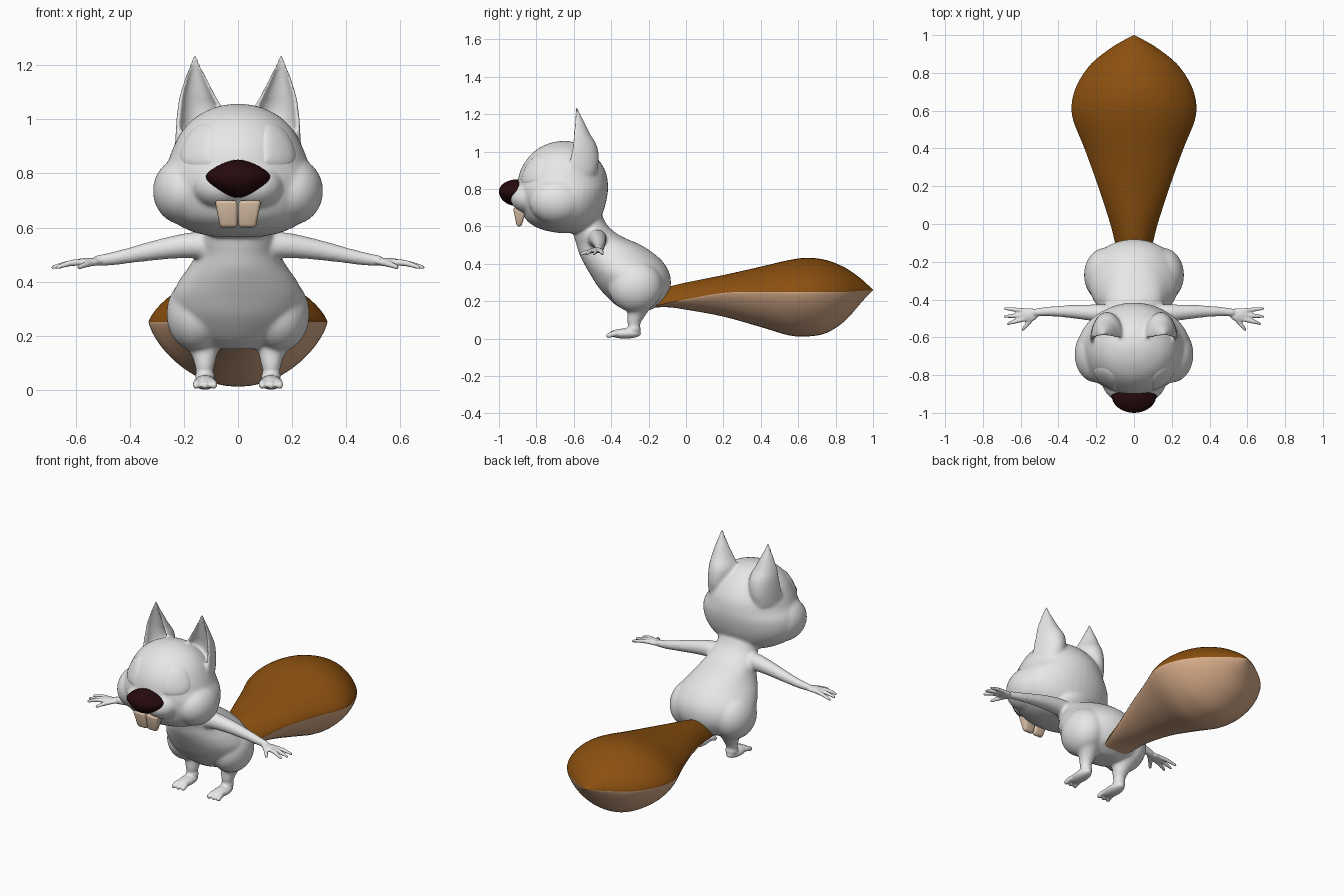
import bpy, bmesh, math
from mathutils import Vector, Matrix
from mathutils.bvhtree import BVHTree

if "Cube" in bpy.data.objects:
    bpy.data.objects.remove(bpy.data.objects["Cube"])


def material(name, rgb):
    m = bpy.data.materials.new(name)
    m.diffuse_color = (*rgb, 1)
    m.use_nodes = True
    m.node_tree.nodes["Principled BSDF"].inputs["Base Color"].default_value = m.diffuse_color
    return m


GREY = material("light grey fur", (0.8, 0.8, 0.8))
BROWN = material("brown fur", (0.26, 0.08, 0.005))
TAN = material("tan fur", (0.68, 0.41, 0.25))
NOSE = material("dark nose", (0.02, 0.003, 0.004))
IVORY = material("ivory teeth", (0.70, 0.52, 0.38))


def spline(pts, n, closed=False):
    """Catmull-Rom interpolation through tuples of any length."""
    m, out = len(pts), []
    for i in range(m if closed else m - 1):
        q = [pts[(i + k) % m] if closed else pts[min(max(i + k, 0), m - 1)]
             for k in (-1, 0, 1, 2)]
        for j in range(n):
            t = j / n
            out.append(tuple(0.5 * (2 * b + (c - a) * t + (2 * a - 5 * b + 4 * c - d) * t * t
                                    + (3 * b - a - 3 * c + d) * t ** 3)
                             for a, b, c, d in zip(*q)))
    return out if closed else out + [tuple(pts[-1])]


def loft(bm, rings, rule=lambda k: 0):
    """Skin closed rings and cap both ends; rule gives the material per ring segment."""
    vs = [[bm.verts.new(p) for p in r] for r in rings]
    n = len(vs[0])
    for a, b in zip(vs, vs[1:]):
        for k in range(n):
            f = bm.faces.new((a[k], a[(k + 1) % n], b[(k + 1) % n], b[k]))
            f.material_index = rule(k)
    bm.faces.new(vs[0][::-1])
    bm.faces.new(vs[-1])


def slices(bm, rows):
    """Loft of horizontal ovals: (z, half width, front y, back y)."""
    rings = []
    for z, w, f, b in spline(rows, 4):
        rings.append([(w * math.cos(a), (f + b) / 2 + (b - f) / 2 * math.sin(a), z)
                      for a in (math.tau * k / 40 for k in range(40))])
    loft(bm, rings)


def tube(bm, pts):
    """Round-ended limb through (x, y, z, radius) points."""
    p = spline(pts, 4)
    c = [Vector(q[:3]) for q in p]
    r = [q[3] for q in p]
    d0, d1 = (c[1] - c[0]).normalized(), (c[-1] - c[-2]).normalized()
    path = [(c[0] - d0 * r[0] * e, r[0] * s, d0) for e, s in ((.95, .25), (.65, .75))]
    path += [(c[i], r[i], c[min(i + 1, len(c) - 1)] - c[max(i - 1, 0)]) for i in range(len(c))]
    path += [(c[-1] + d1 * r[-1] * e, r[-1] * s, d1) for e, s in ((.65, .75), (.95, .25))]
    rings = []
    for o, rad, d in path:
        q = d.to_track_quat('Z', 'Y')
        rings.append([o + q @ Vector((rad * math.cos(a), rad * math.sin(a), 0))
                      for a in (math.tau * k / 16 for k in range(16))])
    loft(bm, rings)


def ball(bm, centre, radii):
    return bmesh.ops.create_uvsphere(
        bm, u_segments=32, v_segments=20, radius=1,
        matrix=Matrix.Translation(centre) @ Matrix.Diagonal((*radii, 1)))["verts"]


def mirror(bm):
    g = bmesh.ops.duplicate(bm, geom=bm.verts[:] + bm.edges[:] + bm.faces[:])["geom"]
    for v in g:
        if isinstance(v, bmesh.types.BMVert):
            v.co.x *= -1


def make(name, bm, *mats, angle=40):
    bmesh.ops.recalc_face_normals(bm, faces=bm.faces)
    me = bpy.data.meshes.new(name)
    bm.to_mesh(me)
    bm.free()
    for m in mats:
        me.materials.append(m)
    o = bpy.data.objects.new(name, me)
    bpy.context.collection.objects.link(o)
    activate(o)
    bpy.ops.object.shade_smooth_by_angle(angle=math.radians(angle))
    return o


def activate(o):
    bpy.ops.object.select_all(action='DESELECT')
    o.select_set(True)
    bpy.context.view_layer.objects.active = o


# --- body: paired parts first, then mirrored ---
bm = bmesh.new()
# arm, palm and fingers
tube(bm, [(.08, -.485, .52, .05), (.15, -.475, .535, .05), (.25, -.468, .525, .042),
          (.35, -.463, .507, .034), (.45, -.463, .487, .025), (.52, -.468, .477, .02)])
ball(bm, (.555, -.48, .472), (.05, .036, .016))
for tip, root in (((.683, -.448, .453), -.46), ((.684, -.49, .453), -.48),
                  ((.668, -.528, .453), -.50)):
    tube(bm, [(.56, root, .472, .012), (.62, (root + tip[1]) / 2, .468, .012), (*tip, .008)])
tube(bm, [(.53, -.49, .47, .012), (.56, -.525, .464, .012), (.588, -.558, .453, .009)])
# thigh, leg, foot and toes
ball(bm, (.15, -.27, .28), (.115, .145, .14))
tube(bm, [(.135, -.25, .2, .08), (.125, -.265, .14, .052), (.123, -.278, .09, .038),
          (.122, -.278, .045, .036)])
ball(bm, (.122, -.325, .027), (.042, .085, .027))
for dx in (-.029, 0, .029):
    tube(bm, [(.122 + dx * .7, -.35, .028, .016), (.122 + dx, -.39, .025, .015),
              (.122 + dx * 1.1, -.414, .016, .014)])
# cheek and muzzle
ball(bm, (.2, -.69, .735), (.115, .15, .125))
ball(bm, (.065, -.825, .752), (.105, .115, .085))
# hollow ear: (z, inner x, outer x, front y, back y)
rings = []
for z, xi, xo, yf, yb in spline([
        (.88, .07, .235, -.63, -.48), (.95, .055, .232, -.62, -.465),
        (1.03, .055, .226, -.607, -.475), (1.09, .085, .215, -.6, -.51),
        (1.15, .115, .197, -.597, -.54), (1.2, .14, .178, -.595, -.565),
        (1.238, .154, .166, -.593, -.58)], 4):
    cx, w, d = (xi + xo) / 2, (xo - xi) / 2, yb - yf
    arc = [math.pi * k / 14 for k in range(15)]
    rings.append([(cx + w * math.cos(a), yf + d * math.sin(a), z) for a in arc] +
                 [(cx + w * .8 * math.cos(a), yf + d * .45 * math.sin(a), z) for a in arc[::-1]])
loft(bm, rings)
mirror(bm)
# head
slices(bm, [(.565, .08, -.68, -.54), (.585, .17, -.775, -.505), (.63, .25, -.85, -.465),
            (.7, .295, -.885, -.435), (.78, .295, -.9, -.418), (.84, .262, -.9, -.418),
            (.9, .238, -.885, -.432), (.96, .205, -.85, -.47), (1.01, .155, -.8, -.52),
            (1.045, .085, -.73, -.58), (1.058, .02, -.66, -.64)])
# torso
slices(bm, [(.15, .08, -.32, -.2), (.17, .13, -.36, -.155), (.2, .18, -.4, -.115),
            (.27, .235, -.465, -.083), (.34, .245, -.51, -.085), (.4, .22, -.545, -.115),
            (.45, .185, -.57, -.165), (.5, .155, -.585, -.24), (.55, .138, -.6, -.35),
            (.6, .125, -.605, -.415), (.66, .12, -.6, -.45)])
body = make("body", bm, GREY)

# fuse the body parts, then smooth the joins but spare fingers, toes and ears
re = body.modifiers.new("fuse", 'REMESH')
re.mode, re.voxel_size, re.use_smooth_shade = 'VOXEL', 0.0065, True
bpy.ops.object.convert(target='MESH')
group = body.vertex_groups.new(name="soft")
for v in body.data.vertices:
    x, y, z = v.co
    fine = abs(x) > .42 or z < .06
    group.add([v.index], 0.0 if fine else 0.25 if z > 1.06 else 1.0, 'REPLACE')
for its, vg in ((3, ""), (22, "soft")):
    sm = body.modifiers.new("smooth", 'SMOOTH')
    sm.factor, sm.iterations, sm.vertex_group = 0.5, its, vg
bpy.ops.object.convert(target='MESH')
bpy.ops.object.shade_smooth()
if not body.data.materials:
    body.data.materials.append(GREY)
tree = BVHTree.FromPolygons([v.co for v in body.data.vertices],
                            [p.vertices[:] for p in body.data.polygons])

# --- eyes: teardrop domes laid on the face ---
outline = spline([(.10, .833), (.15, .828), (.2, .835), (.218, .86), (.21, .9), (.185, .95),
                  (.15, .983), (.115, .99), (.096, .97), (.091, .92), (.092, .86)], 4, True)
bm = bmesh.new()
rings = []
for s in (.02, .25, .5, .7, .85, .95, 1):
    ring = []
    for x, z in outline:
        x, z = .152 + (x - .152) * s, .9 + (z - .9) * s
        hit, nor, _, _ = tree.ray_cast(Vector((x, -2, z)), Vector((0, 1, 0)))
        ring.append(hit + nor * (.010 * (1 - s ** 6) - .003))
    rings.append(ring)
loft(bm, rings)
bm.faces.ensure_lookup_table()
bm.faces.remove(bm.faces[-1])
mirror(bm)
make("eyes", bm, GREY, angle=60)

# --- nose: rounded wedge, pointed at the sides ---
bm = bmesh.new()
for v in ball(bm, (0, 0, 0), (1, 1, 1)):
    x, y, z = v.co
    taper = 1 - .35 * abs(x) ** 1.5
    v.co = (.119 * x, -.905 + .095 * y,
            .787 + z * taper * (.064 if z > 0 else .077))
make("nose", bm, NOSE, angle=60)

# --- front teeth ---
bm = bmesh.new()
bmesh.ops.create_cube(bm, size=1)
for v in bm.verts:
    top = v.co.z > 0
    outer = (.086 if top else .066) if v.co.x > 0 else .002
    y = (-.925 if top else -.905) if v.co.y < 0 else (-.85 if top else -.88)
    v.co = (outer, y, .70 if top else .60)
bmesh.ops.bevel(bm, geom=bm.edges[:], offset=.012, segments=3, profile=.5, affect='EDGES')
mirror(bm)
make("front_teeth", bm, IVORY)

# --- tail: lens section, (y, half width, top, seam, bottom) ---
bm = bmesh.new()
rings = []
for y, w, t, m, b in spline([
        (-.2, .07, .24, .17, .165), (-.1, .1, .275, .19, .168), (0, .125, .3, .21, .155),
        (.2, .19, .34, .245, .118), (.4, .262, .385, .25, .062), (.55, .322, .42, .25, .018),
        (.65, .328, .432, .25, .012), (.75, .295, .42, .25, .03), (.85, .225, .38, .25, .095),
        (.93, .125, .325, .255, .185), (.975, .05, .285, .258, .235),
        (1, .002, .261, .26, .259)], 4):
    ring = []
    for k in range(48):
        a = math.tau * k / 48
        s = abs(math.sin(a)) ** 1.45
        ring.append((w * math.cos(a), y, m + s * ((t - m) if k <= 24 else (b - m))))
    rings.append(ring)
loft(bm, rings, lambda k: 0 if k < 24 else 1)
make("tail", bm, BROWN, TAN, angle=35)
